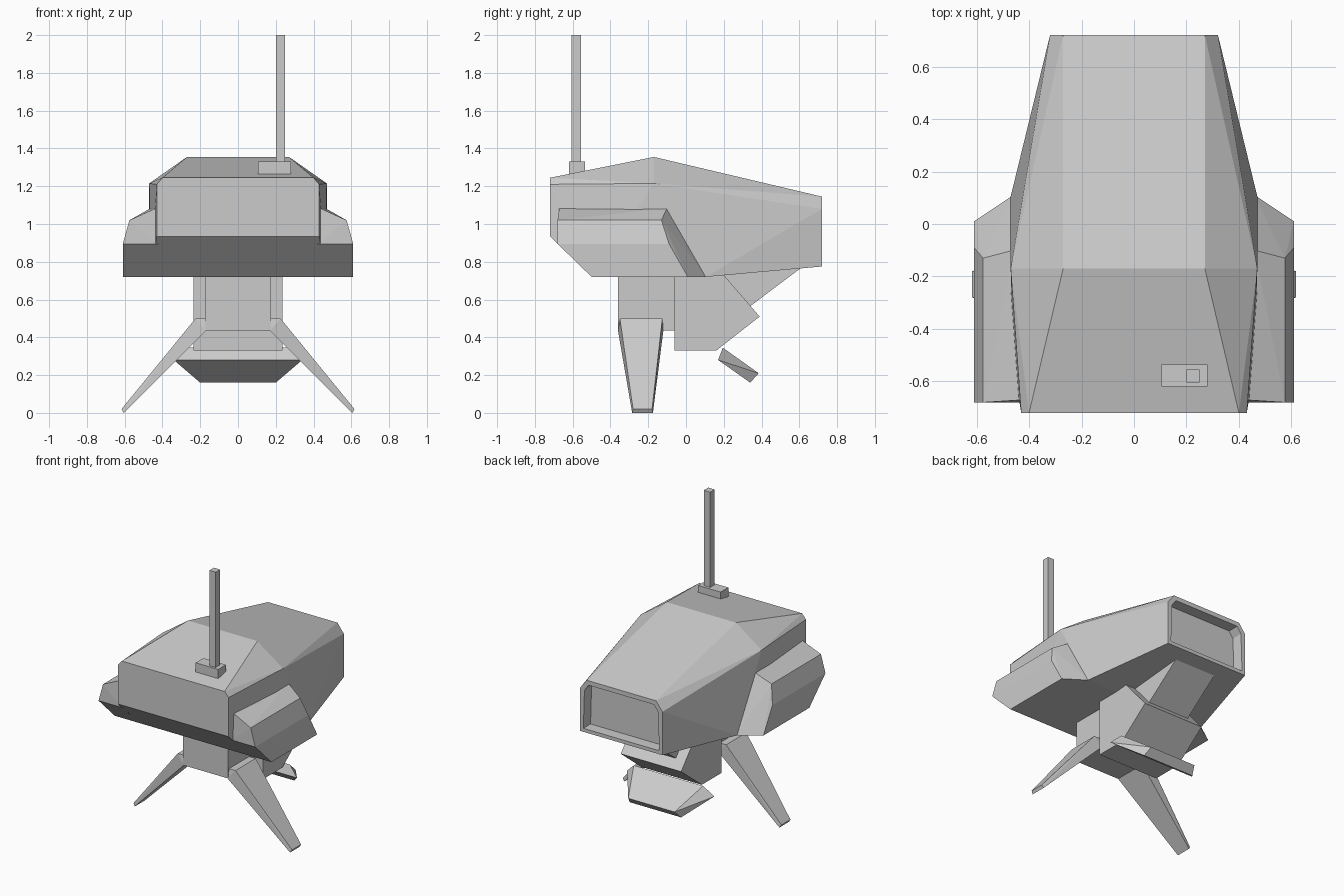
import bpy, bmesh
from mathutils import Vector

old = bpy.data.objects.get("Cube")
if old:
    bpy.data.objects.remove(old, do_unlink=True)

grey = bpy.data.materials.new("plain grey")
grey.use_nodes = True
colour = (0.6, 0.6, 0.6, 1)
grey.diffuse_color = colour
grey.node_tree.nodes["Principled BSDF"].inputs["Base Color"].default_value = colour


def finish(name, bm):
    bmesh.ops.recalc_face_normals(bm, faces=bm.faces)
    mesh = bpy.data.meshes.new(name)
    bm.to_mesh(mesh)
    bm.free()
    mesh.materials.append(grey)
    obj = bpy.data.objects.new(name, mesh)
    bpy.context.collection.objects.link(obj)
    return obj


def shell(points, both=False, flip=False):
    """Faceted convex solid; both adds the points mirrored in x."""
    bm = bmesh.new()
    for x, y, z in points:
        bm.verts.new((-x if flip else x, y, z))
        if both:
            bm.verts.new((-x, y, z))
    res = bmesh.ops.convex_hull(bm, input=bm.verts)
    spare = [v for v in bm.verts if not v.link_faces]
    bmesh.ops.delete(bm, geom=spare, context='VERTS')
    bmesh.ops.dissolve_limit(bm, angle_limit=0.02, verts=bm.verts, edges=bm.edges)
    return bm


def slab(name, half_width, profile):
    """Side profile in (y, z) spread across the centre line."""
    return finish(name, shell([(half_width, y, z) for y, z in profile], both=True))


def box(name, low, high):
    pts = [(x, y, z) for x in (low[0], high[0]) for y in (low[1], high[1])
           for z in (low[2], high[2])]
    return finish(name, shell(pts))


# Main hull: crest, shoulder and belly edges, with a recessed rear panel
crest = [(.40, -.72, 1.245), (.27, -.17, 1.355), (.27, .72, 1.145)]
shoulder = [(.43, -.72, 1.21), (.47, -.17, 1.215), (.32, .72, 1.08)]
belly = [(.43, -.72, .935), (.465, -.5, .72), (.47, .105, .72), (.32, .72, .775)]
bm = shell(crest + shoulder + belly, both=True)
bm.normal_update()
rear = max(bm.faces, key=lambda f: f.normal.y)
bmesh.ops.inset_region(bm, faces=[rear], thickness=.035)
inner = bmesh.ops.extrude_face_region(bm, geom=[rear])
bmesh.ops.translate(bm, vec=Vector((0, -.08, 0)),
                    verts=[v for v in inner["geom"] if isinstance(v, bmesh.types.BMVert)])
if rear.is_valid:
    bmesh.ops.delete(bm, geom=[rear], context='FACES_ONLY')
finish("hull", bm)

# Side pods and legs, one of each per side
pod = [(.42, -.67, 1.09), (.46, -.10, 1.085), (.575, -.68, 1.02), (.575, -.13, 1.02),
       (.61, -.68, .895), (.61, -.09, .895), (.61, -.5, .72), (.61, .01, .72),
       (.42, -.68, .895), (.42, -.5, .72), (.46, .11, .72)]
leg = [(x, y, z) for x, z, y0, y1 in ((.17, .5, -.35, -.125), (.225, .5, -.35, -.125),
                                      (.17, .435, -.36, -.12), (.617, .02, -.28, -.18),
                                      (.605, 0, -.285, -.175)) for y in (y0, y1)]
for side, flip in (("left", False), ("right", True)):
    finish(side + "_pod", shell(pod, flip=flip))
    finish(side + "_leg", shell(leg, flip=flip))

# Neck, under-body housing and rear brace
slab("neck", .175, [(-.36, .74), (-.36, .435), (-.05, .435), (-.05, .74)])
slab("housing", .235, [(-.06, .73), (-.06, .33), (.16, .33), (.39, .51), (.2, .73)])
slab("rear_brace", .16, [(.34, .565), (.61, .768), (.5, .77), (.2, .74), (.25, .6)])

# Tilted tail plate
finish("tail_plate", shell([(.34, .17, .28), (.27, .195, .345), (.2, .34, .16),
                            (.18, .385, .21)], both=True))

# Antenna
box("antenna_base", (.105, -.62, 1.255), (.28, -.535, 1.33))
box("antenna_mast", (.2, -.605, 1.32), (.25, -.555, 2))
